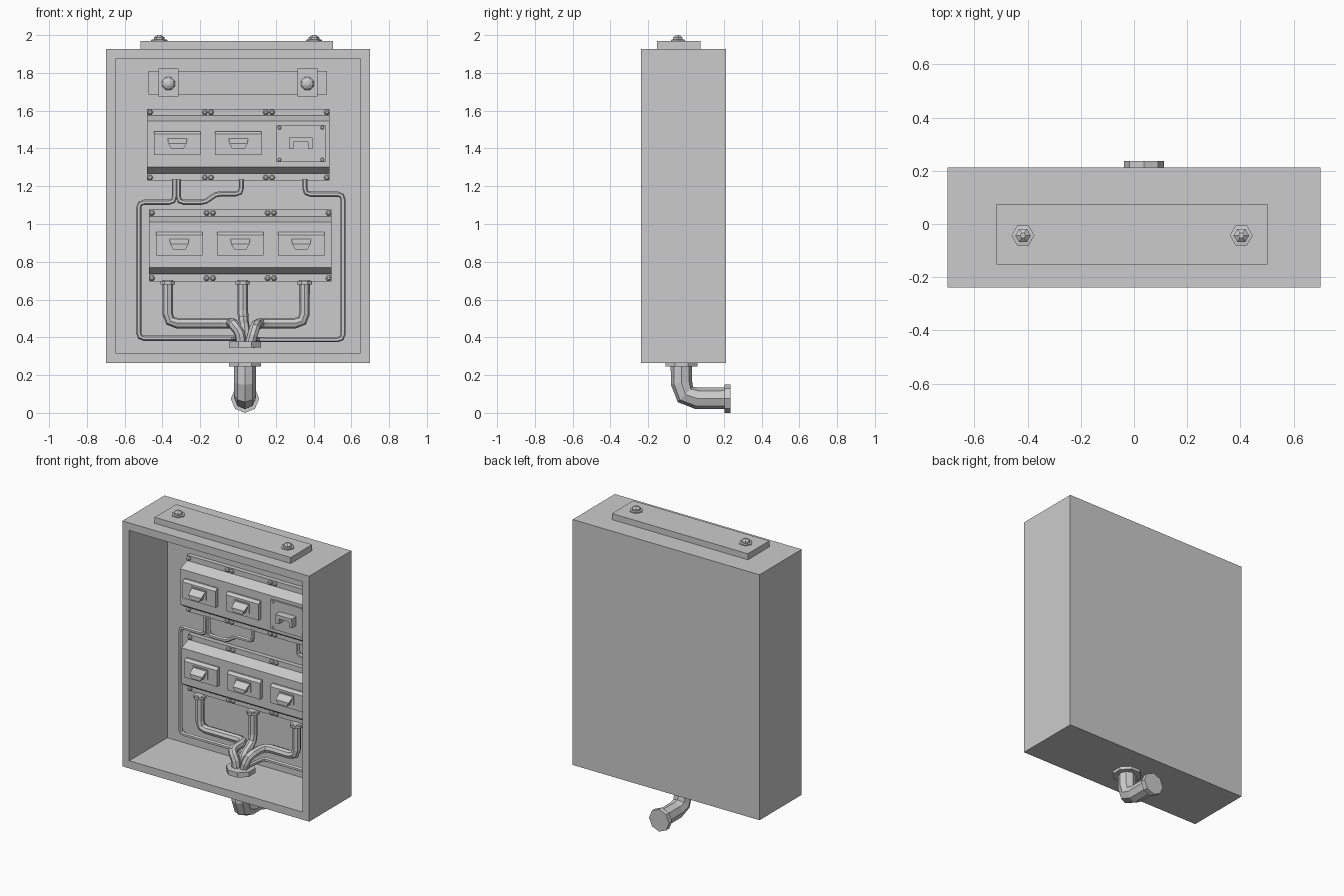
import bpy, bmesh, math
from mathutils import Vector, Matrix

if "Cube" in bpy.data.objects:
    bpy.data.objects.remove(bpy.data.objects["Cube"])


def finish(name, bm):
    bmesh.ops.recalc_face_normals(bm, faces=bm.faces)
    me = bpy.data.meshes.new(name)
    bm.to_mesh(me)
    bm.free()
    ob = bpy.data.objects.new(name, me)
    bpy.context.collection.objects.link(ob)
    return ob


def box(name, x0, x1, y0, y1, z0, z1):
    bm = bmesh.new()
    m = Matrix.Translation(((x0 + x1) / 2, (y0 + y1) / 2, (z0 + z1) / 2))
    bmesh.ops.create_cube(bm, size=1, matrix=m @ Matrix.Diagonal((x1 - x0, y1 - y0, z1 - z0, 1)))
    return finish(name, bm)


def prism(name, profile, x0, x1):
    """Closed (y, z) profile extruded along x."""
    bm = bmesh.new()
    f = bm.faces.new([bm.verts.new((x0, y, z)) for y, z in profile])
    r = bmesh.ops.extrude_face_region(bm, geom=[f])
    bmesh.ops.translate(bm, vec=(x1 - x0, 0, 0), verts=[v for v in r['geom'] if isinstance(v, bmesh.types.BMVert)])
    return finish(name, bm)


def stack(name, base, axis, rings, sides=8, turn=0.0):
    """Lathe-like solid: rings of (radius, height) along axis from base."""
    rot = Vector(axis).to_track_quat('Z', 'Y').to_matrix()
    bm = bmesh.new()
    loops = []
    for r, h in rings:
        loops.append([bm.verts.new(Vector(base) + rot @ Vector((
            r * math.cos(turn + i * math.tau / sides), r * math.sin(turn + i * math.tau / sides), h)))
            for i in range(sides)])
    for a, b in zip(loops, loops[1:]):
        for i in range(sides):
            j = (i + 1) % sides
            bm.faces.new((a[i], a[j], b[j], b[i]))
    bm.faces.new(loops[0])
    bm.faces.new(loops[-1])
    return finish(name, bm)


def pipe(name, pts, r, fillet, res=2):
    """Faceted pipe with rounded bends, converted to a mesh."""
    P = [Vector(p) for p in pts]
    path = [P[0]]
    for a, b, c in zip(P, P[1:], P[2:]):
        f = min(fillet, (a - b).length * .45, (c - b).length * .45)
        s, e = b + (a - b).normalized() * f, b + (c - b).normalized() * f
        path += [s, (s + e) * .25 + b * .5, e]
    path.append(P[-1])
    cu = bpy.data.curves.new(name, 'CURVE')
    cu.dimensions = '3D'
    cu.bevel_depth, cu.bevel_resolution, cu.use_fill_caps = r, res, True
    sp = cu.splines.new('POLY')
    sp.points.add(len(path) - 1)
    for q, v in zip(sp.points, path):
        q.co = (*v, 1)
    sp.use_smooth = False
    tmp = bpy.data.objects.new(name, cu)
    bpy.context.collection.objects.link(tmp)
    me = bpy.data.meshes.new_from_object(tmp.evaluated_get(bpy.context.evaluated_depsgraph_get()))
    bpy.data.objects.remove(tmp)
    ob = bpy.data.objects.new(name, me)
    bpy.context.collection.objects.link(ob)


BACK = .17
O8 = math.pi / 8

# Cabinet: box with the front face inset and pushed in
cab = box("cabinet", -.70, .70, -.238, .213, .265, 1.927)
bm = bmesh.new()
bm.from_mesh(cab.data)
front = min(bm.faces, key=lambda f: f.calc_center_median().y)
bmesh.ops.inset_region(bm, faces=[front], thickness=.073)
r = bmesh.ops.extrude_face_region(bm, geom=[front])
bmesh.ops.translate(bm, vec=(0, BACK + .238, 0), verts=[v for v in r['geom'] if isinstance(v, bmesh.types.BMVert)])
if front.is_valid:
    bmesh.ops.delete(bm, geom=[front], context='FACES')
bmesh.ops.recalc_face_normals(bm, faces=bm.faces)
bm.to_mesh(cab.data)
bm.free()

# Mounting plate and hex bolts on top
box("top_plate", -.517, .502, -.153, .076, 1.92, 1.968)
for x in (-.417, .403):
    stack("top_bolt", (x, -.043, 1.965), (0, 0, 1),
          [(.043, 0), (.043, .01), (.029, .012), (.029, .022), (.016, .031), (.01, .035)], 6)

# Upper rail with two clamps
box("upper_rail", -.475, .47, .14, BACK + .01, 1.685, 1.81)
for x in (-.369, .367):
    box("rail_clamp", x - .053, x + .053, .125, BACK + .01, 1.675, 1.823)
    stack("clamp_bolt", (x, .127, 1.743), (0, -1, 0), [(.037, 0), (.037, .01), (.028, .022), (.012, .03)], 8, O8)


def breaker(x, z):
    """Switch frame with a wedge lever."""
    prism("breaker_frame", [(.08, z + .062), (.06, z + .062), (.042, z + .048), (.042, z - .062), (.08, z - .062)],
          x - .123, x + .123)
    box("breaker_recess_rim", x - .056, x + .056, .036, .05, z - .03, z + .034)
    bm = bmesh.new()
    root = [bm.verts.new((x + a, .045, z + b)) for a, b in ((-.052, .032), (.052, .032), (.032, -.03), (-.032, -.03))]
    tip = [bm.verts.new((x + a, -.005, z + b)) for a, b in ((-.048, -.002), (.048, -.002), (.032, -.03), (-.032, -.03))]
    bm.faces.new(root)
    bm.faces.new(tip)
    for i in range(4):
        j = (i + 1) % 4
        bm.faces.new((root[i], root[j], tip[j], tip[i]))
    finish("breaker_lever", bm)


def main_switch(x, z):
    """Square plate with corner screws and a pull handle."""
    box("switch_plate", x - .129, x + .129, .058, .08, z - .098, z + .098)
    for sx in (-1, 1):
        for sz in (-1, 1):
            stack("plate_screw", (x + sx * .113, .06, z + sz * .085), (0, -1, 0), [(.011, 0), (.007, .008)], 6)
        box("handle_leg", x + sx * .05 - .012, x + sx * .05 + .012, .015, .06, z - .028, z + .02)
    box("handle_bar", x - .062, x + .062, .01, .06, z + .01, z + .034)


# Two breaker panels
for k, (cx, top) in enumerate(((.002, 1.61), (.012, 1.077))):
    prof = [(BACK + .01, 0), (.14, 0), (.14, -.036), (.07, -.066), (.07, -.308), (.12, -.342), (.14, -.342),
            (.14, -.381), (BACK + .01, -.381)]
    prism("breaker_panel", [(y, top + z) for y, z in prof], cx - .483, cx + .483)
    for i in (-1, 0, 1):
        mx = cx + i * .323
        for s in (-1, 1):
            for dz in (-.018, -.364):
                stack("panel_bolt", (mx + s * .145, .142, top + dz), (0, -1, 0),
                      [(.016, 0), (.016, .01), (.008, .018)], 6)
        if k == 0 and i == 1:
            main_switch(mx + .008, 1.425)
        else:
            breaker(mx, top - .182)

# Thin wiring pipes from the upper panel
y = .135
pipe("left_wire", [(-.336, y, 1.235), (-.336, y, 1.115), (-.526, y, 1.115), (-.526, y, .395), (-.02, y, .395),
                   (.0, -.01, .395), (.0, -.02, .35)], .014, .03, 1)
pipe("cross_wire", [(-.316, y, 1.235), (-.316, y, 1.115), (-.17, y, 1.115), (-.12, y, 1.16), (.018, y, 1.16),
                    (.018, y, 1.235)], .014, .03, 1)
pipe("right_wire", [(.354, y, 1.235), (.354, y, 1.158), (.556, y, 1.158), (.556, y, .388), (.1, y, .388),
                    (.08, -.01, .388), (.07, -.02, .35)], .014, .03, 1)

# Thick pipes from the lower panel to the floor collar
y = .125
pipe("left_pipe", [(-.372, y, .70), (-.372, y, .475), (-.03, y, .475), (-.03, -.03, .475), (.015, -.04, .42),
                   (.015, -.04, .35)], .028, .05)
pipe("middle_pipe", [(.026, y, .70), (.026, y, .49), (.037, -.0, .44), (.037, -.0, .35)], .028, .05)
pipe("right_pipe", [(.352, y, .70), (.352, y, .475), (.11, y, .475), (.09, -.03, .46), (.06, -.03, .35)], .028, .05)
for x in (-.372, .026, .352):
    stack("pipe_collar", (x, y, .68), (0, 0, 1), [(.042, 0), (.042, .018)], 8, O8)

# Floor collars and outlet elbow
cx, cy = .037, -.024
stack("inner_collar", (cx, cy, .345), (0, 0, 1), [(.092, 0), (.092, .033)], 8, O8)
stack("outer_collar", (cx, cy, .245), (0, 0, 1), [(.092, 0), (.092, .022)], 8, O8)
pipe("outlet_elbow", [(cx, cy, .26), (cx, cy, .077), (cx, .215, .077)], .057, .085)
stack("outlet_flange", (cx, .203, .075), (0, 1, 0), [(.075, 0), (.075, .033)], 8)
